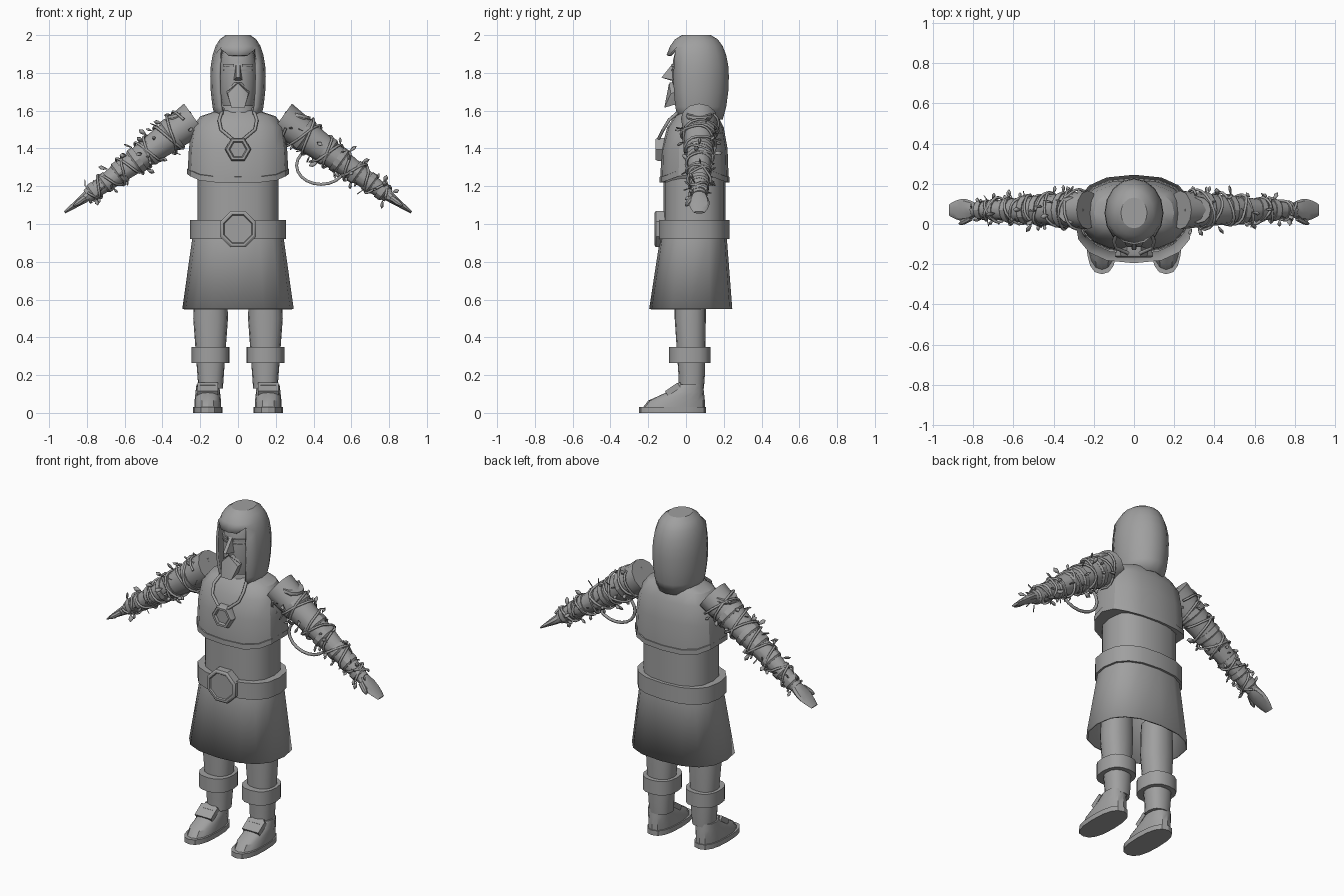
import bpy, bmesh, math, random
from math import sin, cos, pi, tau
from mathutils import Matrix, Vector

if "Cube" in bpy.data.objects:
    bpy.data.objects.remove(bpy.data.objects["Cube"], do_unlink=True)
random.seed(4)

GREY = (.35, .35, .35, 1)
clay = bpy.data.materials.new("clay_grey")
clay.use_nodes = True
clay.diffuse_color = GREY
for node in clay.node_tree.nodes:
    if node.type == 'BSDF_PRINCIPLED':
        node.inputs["Base Color"].default_value = GREY


def link(name, data):
    data.materials.append(clay)
    ob = bpy.data.objects.new(name, data)
    bpy.context.scene.collection.objects.link(ob)
    return ob


def finish(name, bm, thickness=0):
    bmesh.ops.recalc_face_normals(bm, faces=bm.faces[:])
    mesh = bpy.data.meshes.new(name)
    bm.to_mesh(mesh)
    bm.free()
    mesh.shade_smooth()
    mesh.set_sharp_from_angle(angle=math.radians(30))
    ob = link(name, mesh)
    if thickness:
        ob.modifiers.new("thickness", 'SOLIDIFY').thickness = thickness


def skin(name, rings, open_base=False, thickness=0, skip=lambda row, i: False):
    """Join closed loops of points with quads and cap the ends."""
    bm = bmesh.new()
    loops = [[bm.verts.new(point) for point in ring] for ring in rings]
    count = len(loops[0])
    for row, (low, high) in enumerate(zip(loops, loops[1:])):
        for i in range(count):
            if not skip(row, i):
                j = (i + 1) % count
                bm.faces.new((low[i], low[j], high[j], high[i]))
    if not open_base:
        bm.faces.new(loops[0])
    bm.faces.new(loops[-1])
    loose = [v for v in bm.verts if not v.link_faces]
    bmesh.ops.delete(bm, geom=loose, context='VERTS')
    finish(name, bm, thickness)


def loft(name, rings, place=Matrix(), sides=16, square=2, lift=lambda row, a: 0, **options):
    """Rings are (z, half width, front y, back y); angle 0 points to the front."""
    def rounded(value):
        return math.copysign(abs(value) ** (2 / square), value)
    angles = [tau * i / sides for i in range(sides)]
    skin(name, [[place @ Vector((half * rounded(sin(a)),
                                 (front + back) / 2 - (back - front) / 2 * rounded(cos(a)),
                                 z + lift(row, a))) for a in angles]
                for row, (z, half, front, back) in enumerate(rings)], **options)


def disc(z, radius, flat=1):
    return z, radius, -radius * flat, radius * flat


def band(name, low, high, half, front, back, **options):
    loft(name, [(low, half, front, back), (high, half, front, back)], **options)


def egg(name, y, z, up, down, half, depth, blunt, **options):
    rings = []
    for degrees in range(-45, 90, 15):
        e = math.radians(degrees)
        width = half * cos(e) ** blunt
        rings.append((z + sin(e) * (up if e > 0 else down), width, y - width * depth, y + width * depth))
    loft(name, rings, **options)


def hull(name, points, mirror=False):
    bm = bmesh.new()
    for x, y, z in points:
        bm.verts.new((x, y, z))
        if mirror and x:
            bm.verts.new((-x, y, z))
    bmesh.ops.convex_hull(bm, input=bm.verts[:])
    finish(name, bm)


def box(name, location, size, tilt):
    bm = bmesh.new()
    place = Matrix.Translation(location) @ Matrix.Rotation(tilt, 4, 'X') @ Matrix.Diagonal((*size, 1))
    bmesh.ops.create_cube(bm, size=1, matrix=place)
    finish(name, bm)


def tube(name, points, radius):
    curve = bpy.data.curves.new(name, 'CURVE')
    curve.dimensions = '3D'
    curve.bevel_depth, curve.bevel_resolution, curve.use_fill_caps = radius, 1, True
    spline = curve.splines.new('POLY')
    spline.points.add(len(points) - 1)
    for point, position in zip(spline.points, points):
        point.co = (*position, 1)
    link(name, curve)


def plaque(name, z, sides, radius, turn, steps):
    """Framed regular plate facing the front; steps are (y, scale)."""
    angles = [(k + turn) * tau / sides for k in range(sides)]
    skin(name, [[(radius * scale * cos(a), y, z + radius * scale * sin(a)) for a in angles]
                for y, scale in steps])


# Tunic, belt and skirt
band("tunic", .9, 1.28, .215, -.12, .21, square=2.5)
band("belt", .92, 1.02, .255, -.15, .23, square=2.5)
loft("skirt", [(.55, .295, -.195, .245), (.94, .24, -.135, .215)],
     square=2.5, open_base=True, thickness=.01)


# Chest mantle, whose hem rises at the sides
def hem(row, a):
    return .045 * sin(a) ** 4 if row < 2 else 0


band("mantle_trim", 1.22, 1.25, .27, -.14, .23, square=2.5, lift=hem)
loft("chest_mantle", [(1.23, .265, -.135, .225), (1.26, .265, -.135, .225), (1.4, .26, -.13, .22),
                      (1.51, .245, -.1, .2), (1.57, .2, -.06, .17), (1.6, .11, -.03, .15)],
     square=2.5, lift=hem)

# Belt buckle and pendant on its cord
plaque("belt_buckle", .973, 8, .103, .5, [(-.1, 1), (-.16, 1), (-.167, .9), (-.167, .8), (-.16, .75)])
plaque("pendant", 1.395, 6, .07, 0, [(-.1, 1), (-.15, 1), (-.162, .9), (-.162, .7), (-.15, .6)])
for side in (1, -1):
    tube("pendant_cord", [(side * .08, -.02, 1.61), (side * .1, -.09, 1.55),
                          (side * .09, -.12, 1.5), (side * .03, -.145, 1.45)], .009)

# Neck, head and open hood with a brow flap
loft("neck", [(1.55, .11, -.05, .15), (1.6, .1, -.04, .14), (1.7, .07, -.03, .13)])
egg("head", .03, 1.78, .18, .22, .1, 1.05, .5)
egg("hood", .055, 1.78, .228, .32, .147, 1.17, .6, open_base=True, thickness=.014,
    lift=lambda row, a: .035 if row == 5 and .5 < cos(a) < .8 else 0,
    skip=lambda row, i: row < 5 and i in (14, 15, 0, 1))

# Face
hull("nose", [(.01, -.07, 1.85), (.01, -.13, 1.775), (.025, -.06, 1.76), (0, -.08, 1.76)], mirror=True)
hull("beard", [(0, -.09, 1.745), (.06, -.05, 1.7), (.055, -.08, 1.69),
               (.035, -.115, 1.615), (.04, -.02, 1.645)], mirror=True)
for side in (1, -1):
    for part, z, height in (("brow", 1.84, .007), ("eyelid", 1.815, .004)):
        hull(part, [(side * x, back - .08 + 6 * x * x, z + offset) for x in (.02, .05, .08)
                    for back in (0, .02) for offset in (-height, height)])
    hull("moustache", [(0, -.09, 1.75), (0, -.08, 1.735), (side * .06, -.06, 1.7), (side * .03, -.06, 1.75)])

# Legs, cuffs and shoes
for side in (1, -1):
    hip = Matrix.Translation((side * .145, 0, 0))
    loft("leg", [(.13, .065, -.04, .095), (.2, .07, -.04, .1), (.5, .092, -.06, .105),
                 (.7, .085, -.06, .105)], hip, square=2.3)
    band("boot_cuff", .265, .35, .1, -.09, .13, place=hip, square=2.4)
    foot = Matrix.Translation((side * .16, 0, 0))
    band("sole", 0, .03, .077, -.25, .105, place=foot, square=2.5)
    loft("shoe", [(.02, .07, -.235, .1), (.065, .07, -.2, .1), (.11, .065, -.1, .095),
                  (.15, .06, -.04, .09)], foot, square=2.3)
    box("shoe_strap", foot @ Vector((0, -.07, .125)), (.11, .08, .03), .6)
    box("strap_buckle", foot @ Vector((0, -.045, .145)), (.08, .04, .02), .4)


# Arms, wraps, climbing vines and leaves
def arm_radius(t):
    return .092 - .085 * t


for side in (1, -1):
    along, across = Vector((side * .81, 0, -.586)).normalized(), Vector((0, 1, 0))
    turn = Matrix((across.cross(along), across, along)).transposed().to_4x4()
    arm = Matrix.Translation((side * .27, .07, 1.53)) @ turn

    def around(t, a, gap):
        reach = arm_radius(t) + gap
        return arm @ Vector((reach * cos(a), reach * sin(a), t))

    loft("arm", [disc(t, arm_radius(t)) for t in (-.05, .1, .65)], arm, sides=12)
    hand = []
    for step in range(6):
        u = step / 5
        thin = .033 - .026 * u
        hand.append(disc(.63 + .17 * u, thin, (.03 + .025 * sin(pi * u)) / thin))
    loft("hand", hand, arm, sides=10)
    thumb = arm @ Matrix.Translation((0, -.04, .67)) @ Matrix.Rotation(.4, 4, 'X')
    loft("thumb", [disc(0, .016), disc(.05, .015), disc(.075, .006)], thumb, sides=8)
    for t in (.1, .25, .33, .44, .53, .61):
        edge = arm_radius(t)
        loft("arm_wrap", [disc(t - .02, edge + .008), disc(t + .01, edge + .008), disc(t + .02, edge)],
             arm, sides=12)
    cap = Matrix.Translation((side * .315, .07, 1.57)) @ Matrix.Rotation(side * .22, 4, 'Y')
    loft("shoulder_cap", [disc(-.03, .06), disc(0, .07), disc(.014, .066)], cap, sides=12)
    for turns in (5, -4):
        tube("vine", [around(.64 * k / 90, turns + turns * tau * k / 90, .008 + .006 * sin(k))
                      for k in range(91)], .007)
    bm = bmesh.new()
    for k in range(44):
        t = .015 * (k + random.random())
        base = around(t, random.uniform(0, tau), .004)
        outward = (base - arm @ Vector((0, 0, t))).normalized()
        stem = (outward + along * random.uniform(-.9, .9)).normalized()
        blade = stem.cross(Vector([random.uniform(-1, 1) for axis in range(3)])).normalized()
        size = random.uniform(.03, .052)
        bm.faces.new([bm.verts.new(base + size * (stem * u + blade * v))
                      for u, v in ((0, 0), (.4, .2), (.7, .25), (1, 0), (.7, -.25), (.4, -.2))])
    finish("vine_leaves", bm, .004)

# Loose vine hanging below the left arm
tube("hanging_vine", [(.44 - .13 * cos(a), .05, 1.31 - .1 * sin(a))
                      for a in [pi * k / 10 for k in range(-2, 12)]], .009)
